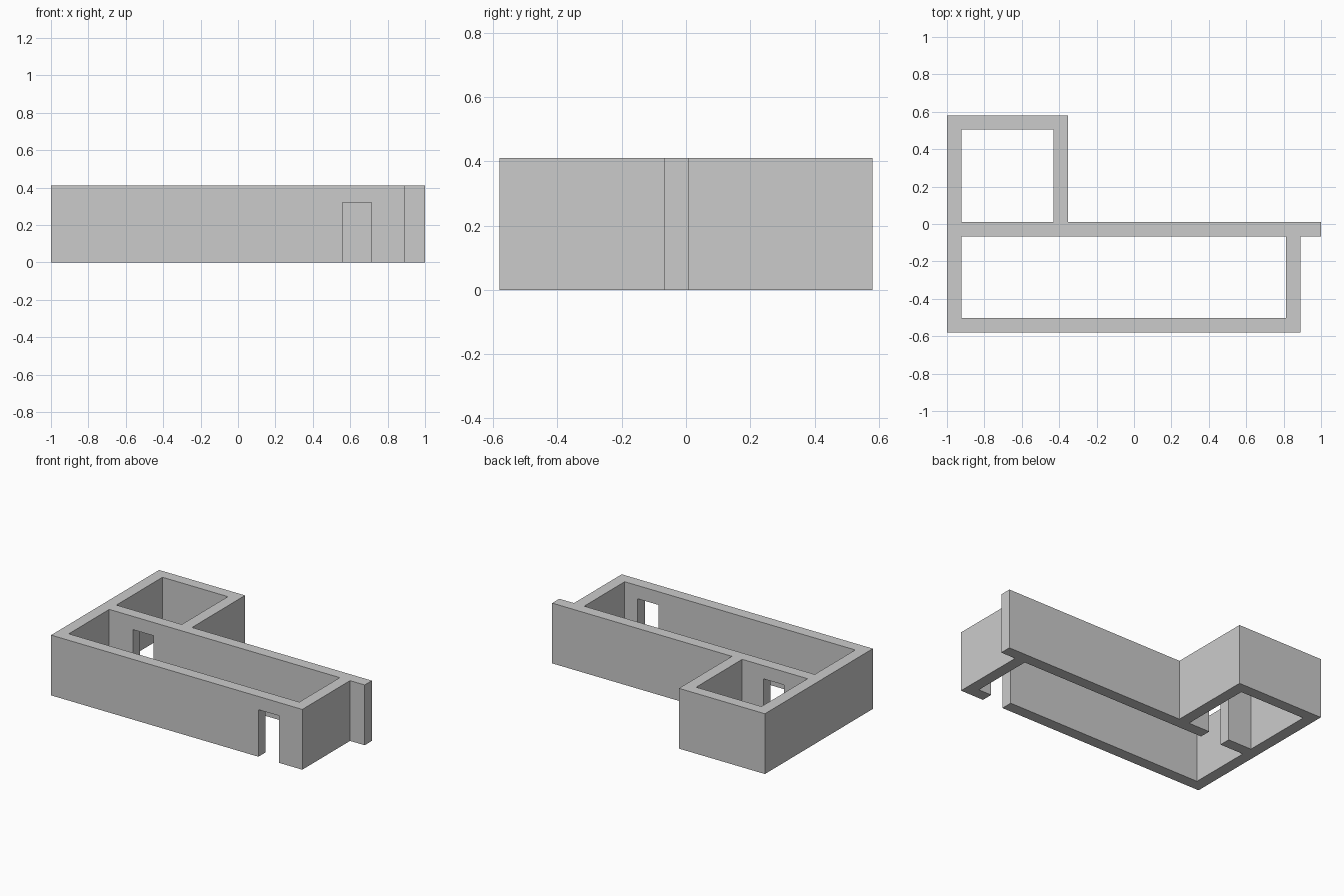
import bpy, bmesh

if "Cube" in bpy.data.objects:
    bpy.data.objects.remove(bpy.data.objects["Cube"])

HEIGHT = 0.41
DOOR_HEIGHT = 0.32


def wall(name, x0, x1, y0, y1, door=None):
    """Extrude a front-view outline from y0 to y1, notched by an optional doorway."""
    outline = [(x0, 0)]
    if door:
        a, b = door
        outline += [(a, 0), (a, DOOR_HEIGHT), (b, DOOR_HEIGHT), (b, 0)]
    outline += [(x1, 0), (x1, HEIGHT), (x0, HEIGHT)]
    bm = bmesh.new()
    face = bm.faces.new([bm.verts.new((x, y0, z)) for x, z in outline])
    ext = bmesh.ops.extrude_face_region(bm, geom=[face])
    moved = [g for g in ext["geom"] if isinstance(g, bmesh.types.BMVert)]
    bmesh.ops.translate(bm, verts=moved, vec=(0, y1 - y0, 0))
    bmesh.ops.recalc_face_normals(bm, faces=bm.faces)
    mesh = bpy.data.meshes.new(name)
    bm.to_mesh(mesh)
    bm.free()
    obj = bpy.data.objects.new(name, mesh)
    bpy.context.collection.objects.link(obj)
    return obj


# Long room: front wall with the entrance, and its right end
wall("front_wall", -1, 0.89, -0.58, -0.502, door=(0.56, 0.715))
wall("right_wall", 0.813, 0.89, -0.502, -0.067)

# Left wall shared by both rooms
wall("left_wall", -1, -0.922, -0.502, 0.58)

# Dividing wall with the inner doorway, overhanging on the right
wall("dividing_wall", -0.922, 1, -0.067, 0.01, door=(-0.745, -0.59))

# Small back room
wall("back_room_right_wall", -0.43, -0.353, 0.01, 0.505)
wall("back_room_back_wall", -0.922, -0.353, 0.505, 0.58)
